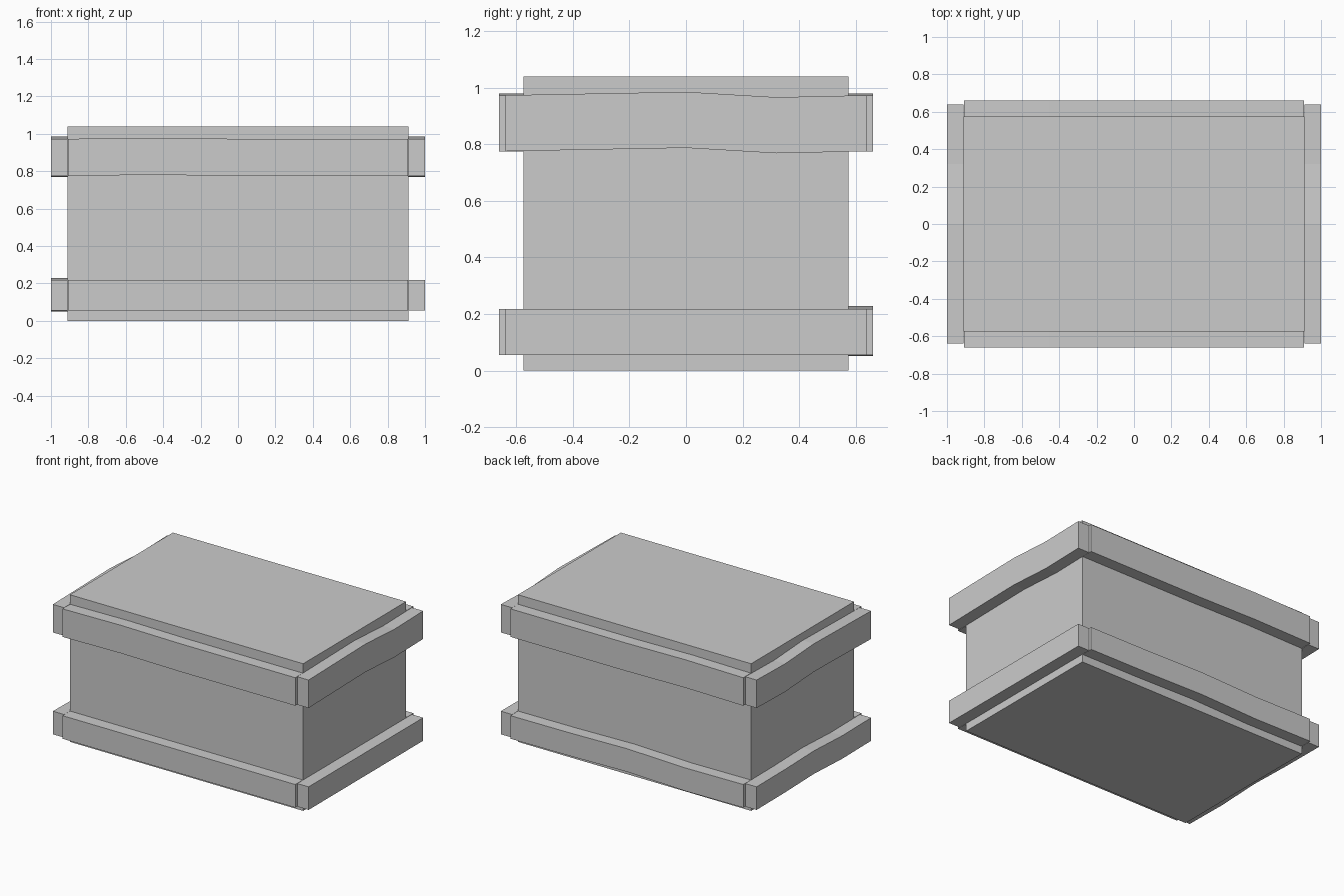
import bpy, bmesh

if "Cube" in bpy.data.objects:
    bpy.data.objects.remove(bpy.data.objects["Cube"])


def add_mesh(name, bm):
    bmesh.ops.recalc_face_normals(bm, faces=bm.faces)
    mesh = bpy.data.meshes.new(name)
    bm.to_mesh(mesh)
    bm.free()
    obj = bpy.data.objects.new(name, mesh)
    bpy.context.collection.objects.link(obj)
    return obj


def plank(name, axis, half, inner, outer, bottoms, tops):
    """Board of rectangular sections along an axis; heights vary to warp it."""
    bm = bmesh.new()
    rings = []
    count = len(bottoms)
    for i, (low, high) in enumerate(zip(bottoms, tops)):
        along = -half + 2 * half * i / (count - 1)
        ring = []
        for out, z in ((inner, low), (outer, low), (outer, high), (inner, high)):
            co = (along, out, z) if axis == 'X' else (out, along, z)
            ring.append(bm.verts.new(co))
        rings.append(ring)
    for a, b in zip(rings, rings[1:]):
        for k in range(4):
            n = (k + 1) % 4
            bm.faces.new((a[k], a[n], b[n], b[k]))
    bm.faces.new(rings[0])
    bm.faces.new(rings[-1])
    return add_mesh(name, bm)


# Main crate body
bm = bmesh.new()
bmesh.ops.create_cube(bm, size=1)
for v in bm.verts:
    v.co = (v.co.x * 1.824, v.co.y * 1.15, (v.co.z + 0.5) * 1.04)
add_mesh("crate_body", bm)

# Warp of each board: height offsets at five stations along its length
wave = (0.0, 0.006, 0.012, -0.007, 0.0)
slight = (0.0, 0.006, 0.0, 0.0, 0.0)
flat = (0.0,) * 5
hump = (0.0, -0.004, 0.010, 0.002, 0.0)

LOWER, UPPER = (0.055, 0.218), (0.775, 0.973)
boards = [
    ("lower_front_board", 'X', -1, LOWER, flat),
    ("lower_back_board", 'X', 1, LOWER, hump),
    ("lower_right_board", 'Y', 1, LOWER, flat),
    ("lower_left_board", 'Y', -1, LOWER, hump),
    ("upper_front_board", 'X', -1, UPPER, slight),
    ("upper_back_board", 'X', 1, UPPER, slight),
    ("upper_right_board", 'Y', 1, UPPER, wave),
    ("upper_left_board", 'Y', -1, UPPER, wave),
]

# Boards wrapped round the body
for name, axis, side, (low, high), warp in boards:
    half, inner, outer = (0.91, 0.575, 0.66) if axis == 'X' else (0.64, 0.912, 1.0)
    plank(name, axis, half, side * inner, side * outer,
          [low + w for w in warp], [high + w for w in warp])
